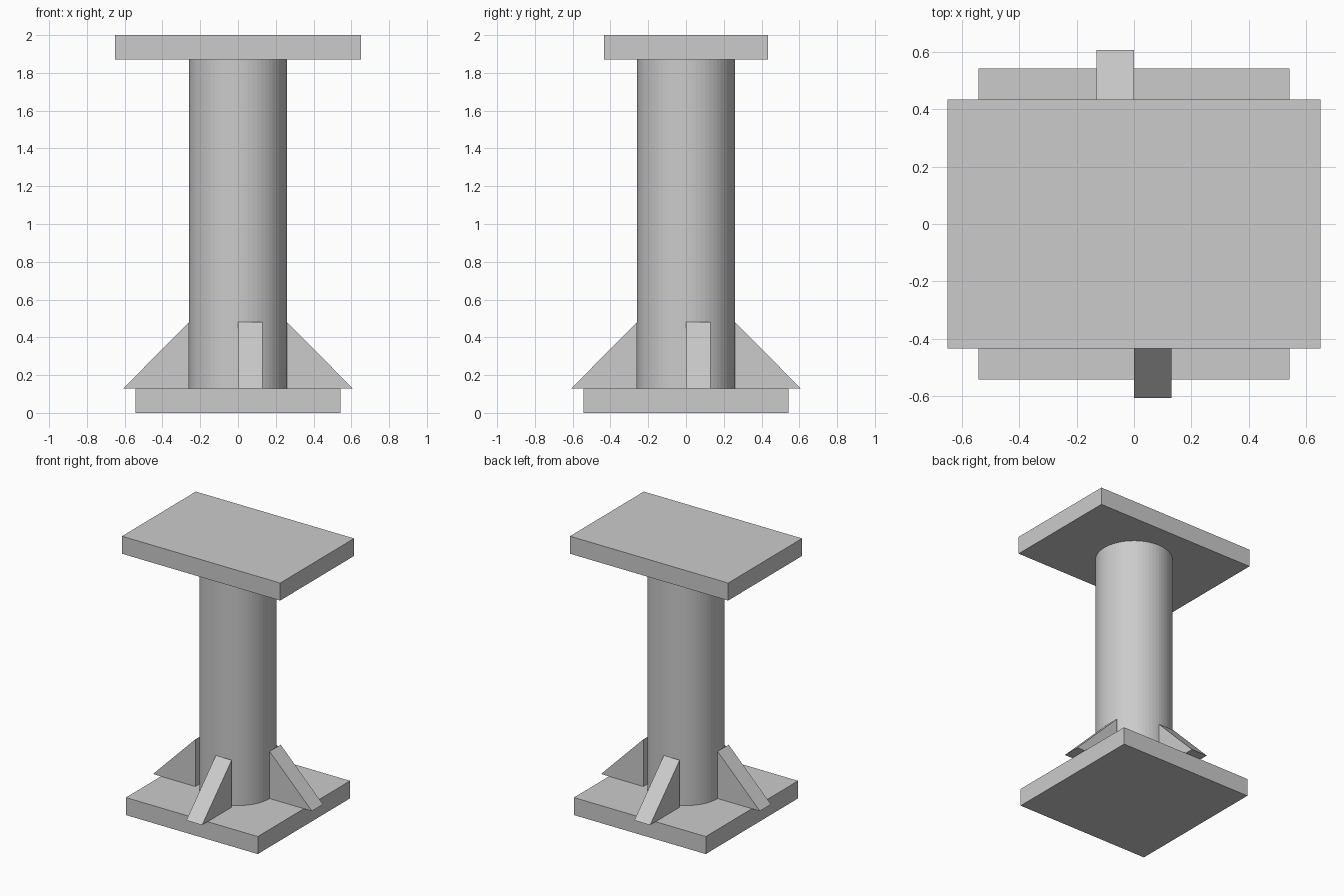
import bpy, bmesh
from math import pi
from mathutils import Matrix, Vector

cube = bpy.data.objects.get("Cube")
if cube:
    bpy.data.objects.remove(cube, do_unlink=True)

# One plain grey for every part
GREY = (0.6, 0.6, 0.6, 1)
grey = bpy.data.materials.new("steel grey")
grey.use_nodes = True
grey.diffuse_color = GREY
grey.node_tree.nodes["Principled BSDF"].inputs["Base Color"].default_value = GREY

THICK = 0.13
RADIUS = 0.26
HEIGHT = 2.0


def finish(name, bm):
    bmesh.ops.recalc_face_normals(bm, faces=bm.faces)
    mesh = bpy.data.meshes.new(name)
    bm.to_mesh(mesh)
    bm.free()
    mesh.materials.append(grey)
    obj = bpy.data.objects.new(name, mesh)
    bpy.context.collection.objects.link(obj)
    return obj


def plate(name, width, depth, bottom):
    bm = bmesh.new()
    place = Matrix.Translation((0, 0, bottom + THICK / 2))
    bmesh.ops.create_cube(bm, size=1, matrix=place @ Matrix.Diagonal((width, depth, THICK, 1)))
    return finish(name, bm)


def gusset(name, angle):
    # Triangular profile, extruded to one side of the centre line
    bm = bmesh.new()
    profile = [(-RADIUS, THICK), (-0.607, THICK), (-RADIUS, 0.48)]
    face = bm.faces.new([bm.verts.new((0, y, z)) for y, z in profile])
    side = bmesh.ops.extrude_face_region(bm, geom=[face])["geom"]
    moved = [v for v in side if isinstance(v, bmesh.types.BMVert)]
    bmesh.ops.translate(bm, verts=moved, vec=Vector((THICK, 0, 0)))
    bm.transform(Matrix.Rotation(angle, 4, "Z"))
    return finish(name, bm)


# Base and top plates
plate("base_plate", 1.083, 1.083, 0)
plate("top_plate", 1.3, 0.867, HEIGHT - THICK)

# Round column between the plates
bm = bmesh.new()
length = HEIGHT - 2 * THICK
bmesh.ops.create_cone(bm, cap_ends=True, segments=64, radius1=RADIUS, radius2=RADIUS,
                      depth=length, matrix=Matrix.Translation((0, 0, HEIGHT / 2)))
finish("column", bm)

# Four gussets in a pinwheel around the column
for i, side in enumerate(("front", "left", "back", "right")):
    gusset(side + "_gusset", i * pi / 2)
